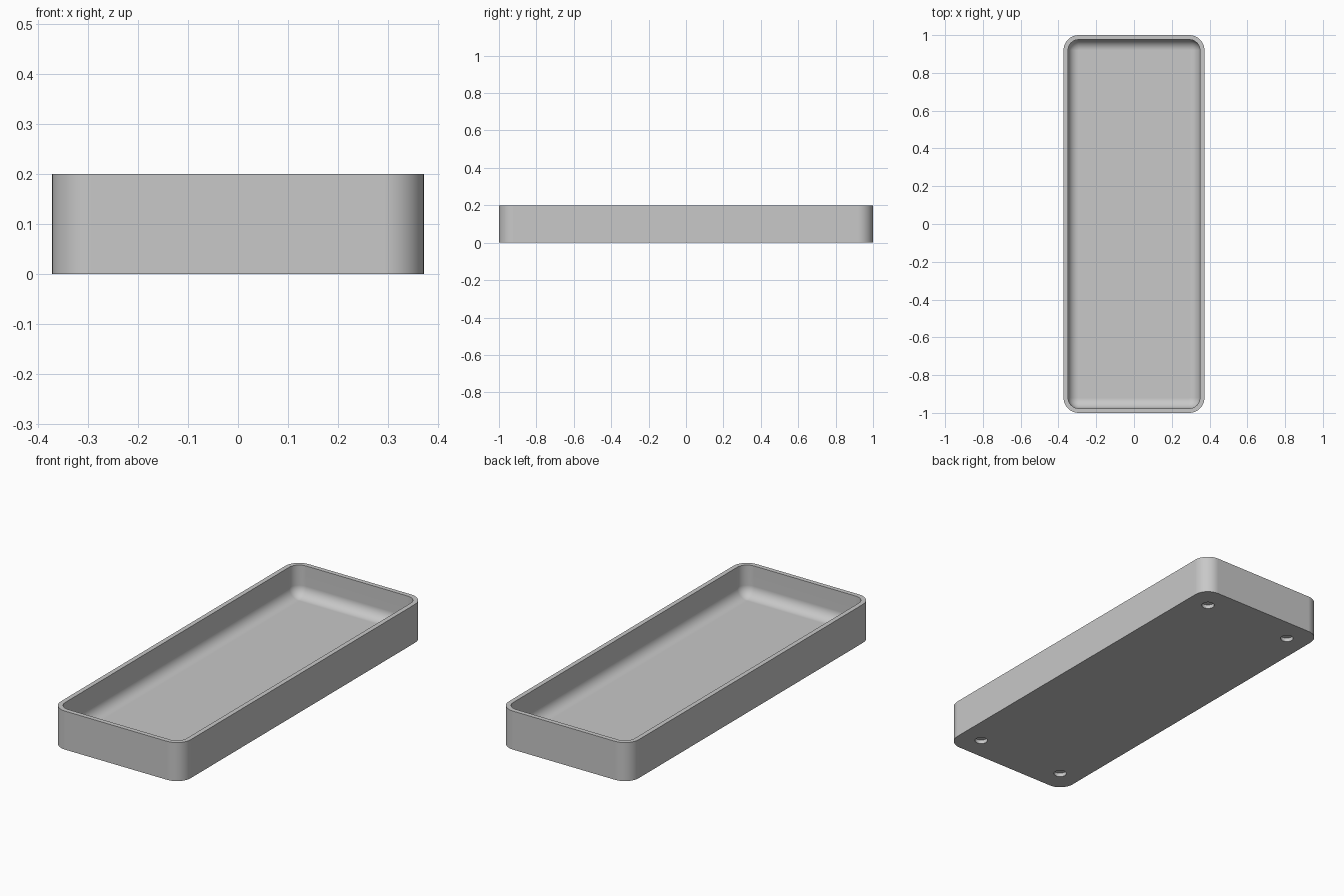
import bpy, bmesh, math

cube = bpy.data.objects.get("Cube")
if cube:
    bpy.data.objects.remove(cube, do_unlink=True)

HALF_X, HALF_Y, HEIGHT = 0.373, 1.0, 0.2
CORNER, WALL, FLOOR, FILLET = 0.08, 0.024, 0.04, 0.055
FOOT_X, FOOT_Y, FOOT_RADIUS, FOOT_DEPTH = 0.256, 0.877, 0.031, 0.02
STEPS = 10

grey = bpy.data.materials.new("matte grey")
grey.use_nodes = True
colour = (0.58, 0.58, 0.58, 1)
grey.diffuse_color = colour
grey.node_tree.nodes["Principled BSDF"].inputs["Base Color"].default_value = colour


def rounded_ring(bm, inset, z):
    """Rounded rectangle of vertices, moved inwards from the outer wall."""
    radius = CORNER - inset
    ring = []
    for quarter, (sx, sy) in enumerate([(1, 1), (-1, 1), (-1, -1), (1, -1)]):
        for i in range(STEPS + 1):
            a = (quarter + i / STEPS) * math.pi / 2
            ring.append(bm.verts.new((sx * (HALF_X - CORNER) + radius * math.cos(a),
                                      sy * (HALF_Y - CORNER) + radius * math.sin(a), z)))
    return ring


# Tray section: outer wall, rim, inner wall, then the fillet down to the floor
section = [(0, 0), (0, HEIGHT), (WALL, HEIGHT)]
for i in range(STEPS + 1):
    a = i / STEPS * math.pi / 2
    section.append((WALL + FILLET * (1 - math.cos(a)),
                    FLOOR + FILLET * (1 - math.sin(a))))

bm = bmesh.new()
rings = [rounded_ring(bm, inset, z) for inset, z in section]
for low, high in zip(rings, rings[1:]):
    for i in range(len(low)):
        j = (i + 1) % len(low)
        bm.faces.new((low[i], low[j], high[j], high[i]))
bm.faces.new(rings[0][::-1])
bm.faces.new(rings[-1])
bmesh.ops.recalc_face_normals(bm, faces=bm.faces)
mesh = bpy.data.meshes.new("tray")
bm.to_mesh(mesh)
bm.free()
mesh.materials.append(grey)
tray = bpy.data.objects.new("tray", mesh)
bpy.context.collection.objects.link(tray)

# Round recesses for feet under the four corners
for sx in (-1, 1):
    for sy in (-1, 1):
        bpy.ops.mesh.primitive_cylinder_add(
            vertices=32, radius=FOOT_RADIUS, depth=2 * FOOT_DEPTH,
            location=(sx * FOOT_X, sy * FOOT_Y, 0))
        cutter = bpy.context.object
        cutter.name = "foot_recess_cutter"
        cutter.hide_render = True
        cutter.data.materials.append(grey)
        cut = tray.modifiers.new("foot_recess", "BOOLEAN")
        cut.operation = "DIFFERENCE"
        cut.solver = "EXACT"
        cut.object = cutter
        bpy.context.view_layer.objects.active = tray
        bpy.ops.object.modifier_apply(modifier=cut.name)
        bpy.data.objects.remove(cutter, do_unlink=True)

# Smooth corners and fillet, crisp rim and base
bpy.ops.object.select_all(action="DESELECT")
tray.select_set(True)
bpy.context.view_layer.objects.active = tray
bpy.ops.object.shade_smooth_by_angle(angle=math.radians(35))
normals = tray.modifiers.new("flat_walls", "WEIGHTED_NORMAL")
normals.keep_sharp = True
